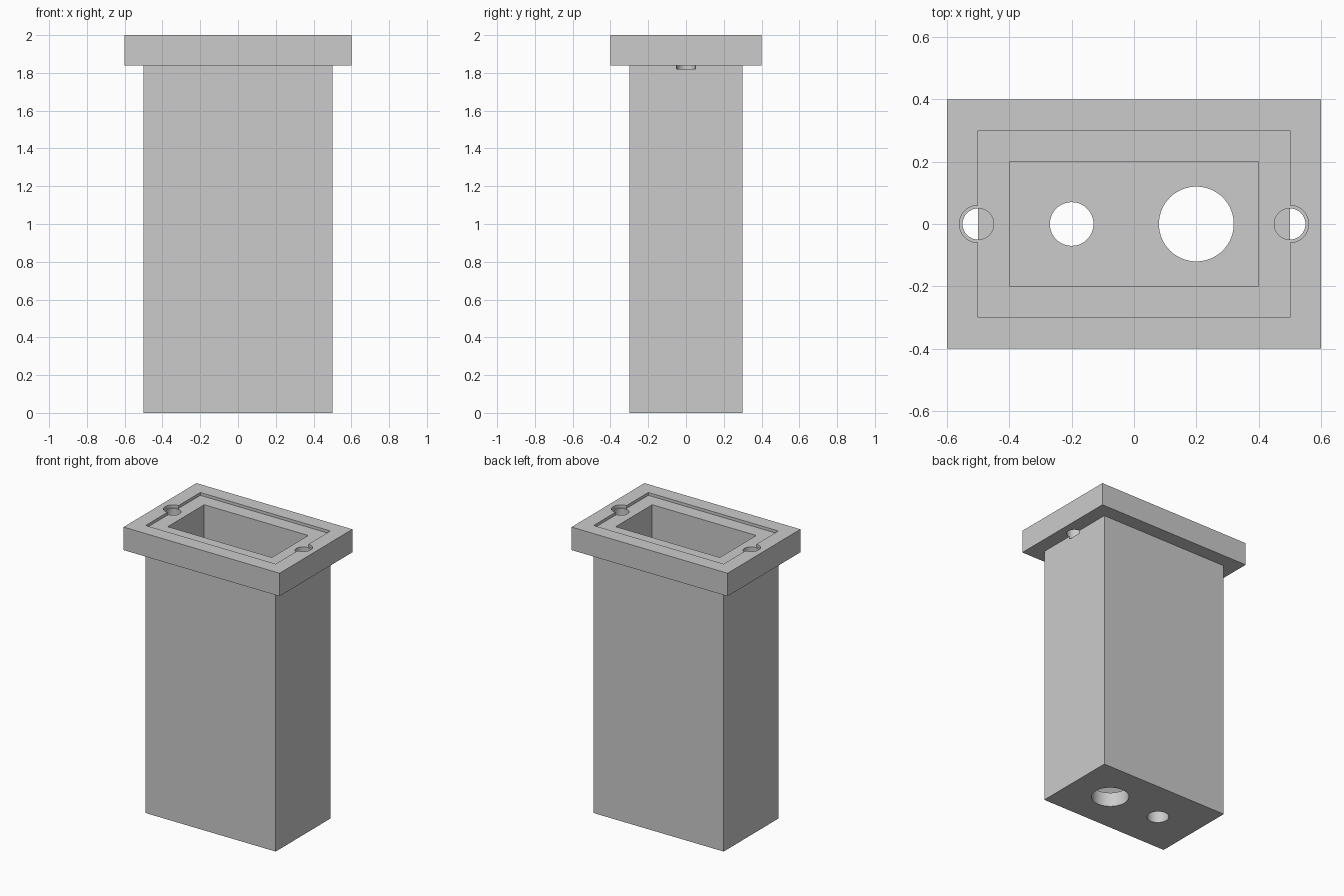
import bpy
import bmesh
from mathutils import Matrix, Vector

default = bpy.data.objects.get("Cube")
if default:
    bpy.data.objects.remove(default, do_unlink=True)

grey = bpy.data.materials.new("plain grey")
grey.use_nodes = True
colour = (0.6, 0.6, 0.6, 1)
grey.diffuse_color = colour
grey.node_tree.nodes["Principled BSDF"].inputs["Base Color"].default_value = colour


def finish(name, bm):
    mesh = bpy.data.meshes.new(name)
    bm.to_mesh(mesh)
    bm.free()
    mesh.materials.append(grey)
    obj = bpy.data.objects.new(name, mesh)
    bpy.context.collection.objects.link(obj)
    return obj


def box(name, width, depth, bottom, top):
    bm = bmesh.new()
    bmesh.ops.create_cube(bm, size=1)
    bmesh.ops.scale(bm, vec=(width, depth, top - bottom), verts=bm.verts)
    bmesh.ops.translate(bm, vec=(0, 0, (top + bottom) / 2), verts=bm.verts)
    return finish(name, bm)


def cylinder(name, x, radius, bottom, top):
    bm = bmesh.new()
    place = Matrix.Translation(Vector((x, 0, (top + bottom) / 2)))
    bmesh.ops.create_cone(bm, cap_ends=True, segments=64, radius1=radius,
                          radius2=radius, depth=top - bottom, matrix=place)
    return finish(name, bm)


def combine(target, tool, operation):
    bpy.context.view_layer.objects.active = target
    mod = target.modifiers.new(tool.name, "BOOLEAN")
    mod.operation = operation
    mod.solver = "EXACT"
    mod.object = tool
    bpy.ops.object.modifier_apply(modifier=mod.name)
    bpy.data.objects.remove(tool, do_unlink=True)


# Rectangular body with a wider flange around its top
housing = box("flanged_housing", 1.0, 0.6, 0, 1.9)
combine(housing, box("flange", 1.2, 0.8, 1.84, 2), "UNION")

# Deep cavity and shallow seat for a lid
combine(housing, box("cavity", 0.8, 0.4, 0.1, 2.2), "DIFFERENCE")
combine(housing, box("lid_seat", 1.0, 0.6, 1.98, 2.2), "DIFFERENCE")

# Screw holes with a wider mouth, half sunk into the body walls
for x in (-0.5, 0.5):
    combine(housing, cylinder("screw_mouth", x, 0.06, 1.98, 2.2), "DIFFERENCE")
    combine(housing, cylinder("screw_hole", x, 0.05, 1.82, 2.2), "DIFFERENCE")

# Small and large openings through the floor
for x, radius in ((-0.2, 0.07), (0.2, 0.12)):
    combine(housing, cylinder("floor_hole", x, radius, -0.1, 0.2), "DIFFERENCE")

# Smooth hole walls, sharp box edges
bpy.ops.object.select_all(action="DESELECT")
housing.select_set(True)
bpy.context.view_layer.objects.active = housing
bpy.ops.object.shade_smooth_by_angle(angle=0.6)
